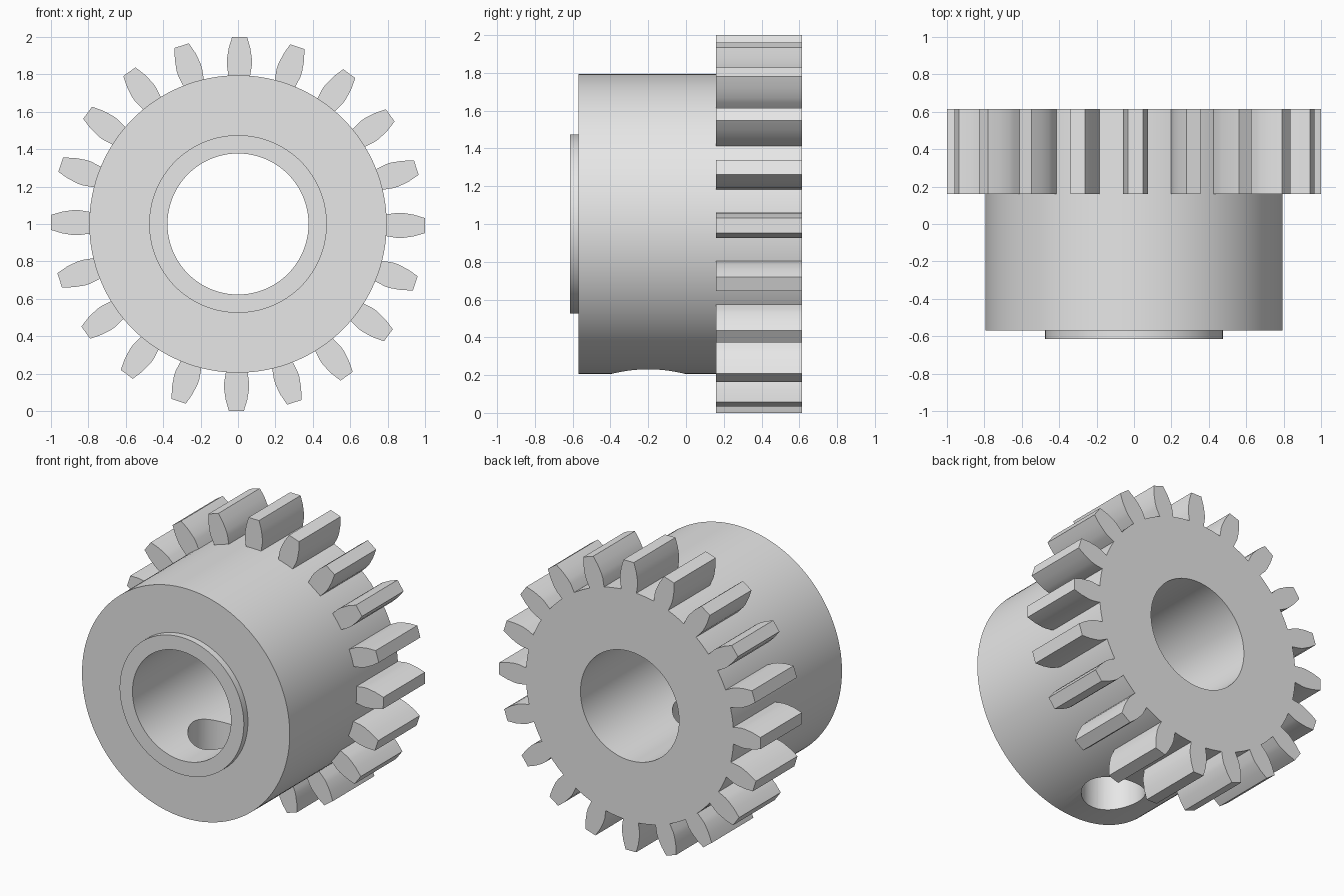
import bpy
import bmesh
from math import sin, cos, radians, tau
from mathutils import Matrix, Vector

if "Cube" in bpy.data.objects:
    bpy.data.objects.remove(bpy.data.objects["Cube"], do_unlink=True)

AXIS_Z = 1.0
BORE, COLLAR, HUB, TIP = 0.377, 0.475, 0.795, 1.0
FRONT, HUB_FRONT, GEAR_FRONT, BACK = -0.615, -0.57, 0.16, 0.615
TEETH, SEGMENTS = 20, 128

steel = bpy.data.materials.new("plain grey steel")
steel.use_nodes = True
grey = (0.8, 0.8, 0.8, 1)
steel.diffuse_color = grey
steel.node_tree.nodes["Principled BSDF"].inputs["Base Color"].default_value = grey


def make_object(name, bm):
    bmesh.ops.recalc_face_normals(bm, faces=bm.faces)
    mesh = bpy.data.meshes.new(name)
    bm.to_mesh(mesh)
    bm.free()
    mesh.materials.append(steel)
    obj = bpy.data.objects.new(name, mesh)
    bpy.context.collection.objects.link(obj)
    return obj


def activate(obj):
    bpy.ops.object.select_all(action="DESELECT")
    obj.select_set(True)
    bpy.context.view_layer.objects.active = obj


def lathe(name, profile):
    """Turn a closed (radius, y) profile around the shaft axis."""
    bm = bmesh.new()
    rings = []
    for i in range(SEGMENTS):
        a = tau * i / SEGMENTS
        rings.append([bm.verts.new((r * sin(a), y, AXIS_Z + r * cos(a)))
                      for r, y in profile])
    for i, ring in enumerate(rings):
        after = rings[(i + 1) % SEGMENTS]
        for j in range(len(profile)):
            k = (j + 1) % len(profile)
            bm.faces.new((ring[j], ring[k], after[k], after[j]))
    return make_object(name, bm)


# Bored hub with its raised front collar, running through to the gear's back
hub = lathe("bored_hub", [
    (BORE, FRONT), (COLLAR, FRONT), (COLLAR, HUB_FRONT),
    (HUB, HUB_FRONT), (HUB, GEAR_FRONT), (HUB, BACK), (BORE, BACK)])

# Set screw hole through the underside of the hub
bm = bmesh.new()
bmesh.ops.create_cone(bm, cap_ends=True, segments=64, radius1=0.2, radius2=0.2,
                      depth=1.0, matrix=Matrix.Translation((0, -0.2, 0.45)))
cutter = make_object("screw_hole_cutter", bm)
cutter.hide_render = True
cut = hub.modifiers.new("screw_hole", "BOOLEAN")
cut.operation = "DIFFERENCE"
cut.solver = "EXACT"
cut.object = cutter
activate(hub)
bpy.ops.object.modifier_apply(modifier=cut.name)
bpy.data.objects.remove(cutter, do_unlink=True)

# Ring of curved-flank teeth, as (half width, radius)
flank = [(0.058, 0.793), (0.067, 0.85), (0.067, 0.88), (0.058, 0.94), (0.04, TIP)]
outline = flank + [(-w, r) for w, r in reversed(flank)]
bm = bmesh.new()
for n in range(TEETH):
    turn = Matrix.Rotation(tau * n / TEETH + radians(0.5), 4, "Y")
    verts = [bm.verts.new(turn @ Vector((w, GEAR_FRONT, r)) + Vector((0, 0, AXIS_Z)))
             for w, r in outline]
    face = bm.faces.new(verts)
    solid = bmesh.ops.extrude_face_region(bm, geom=[face], use_keep_orig=True)
    moved = [v for v in solid["geom"] if isinstance(v, bmesh.types.BMVert)]
    bmesh.ops.translate(bm, verts=moved, vec=(0, BACK - GEAR_FRONT, 0))
teeth = make_object("gear_teeth", bm)

for obj in (hub, teeth):
    activate(obj)
    bpy.ops.object.shade_smooth_by_angle(angle=radians(25))
